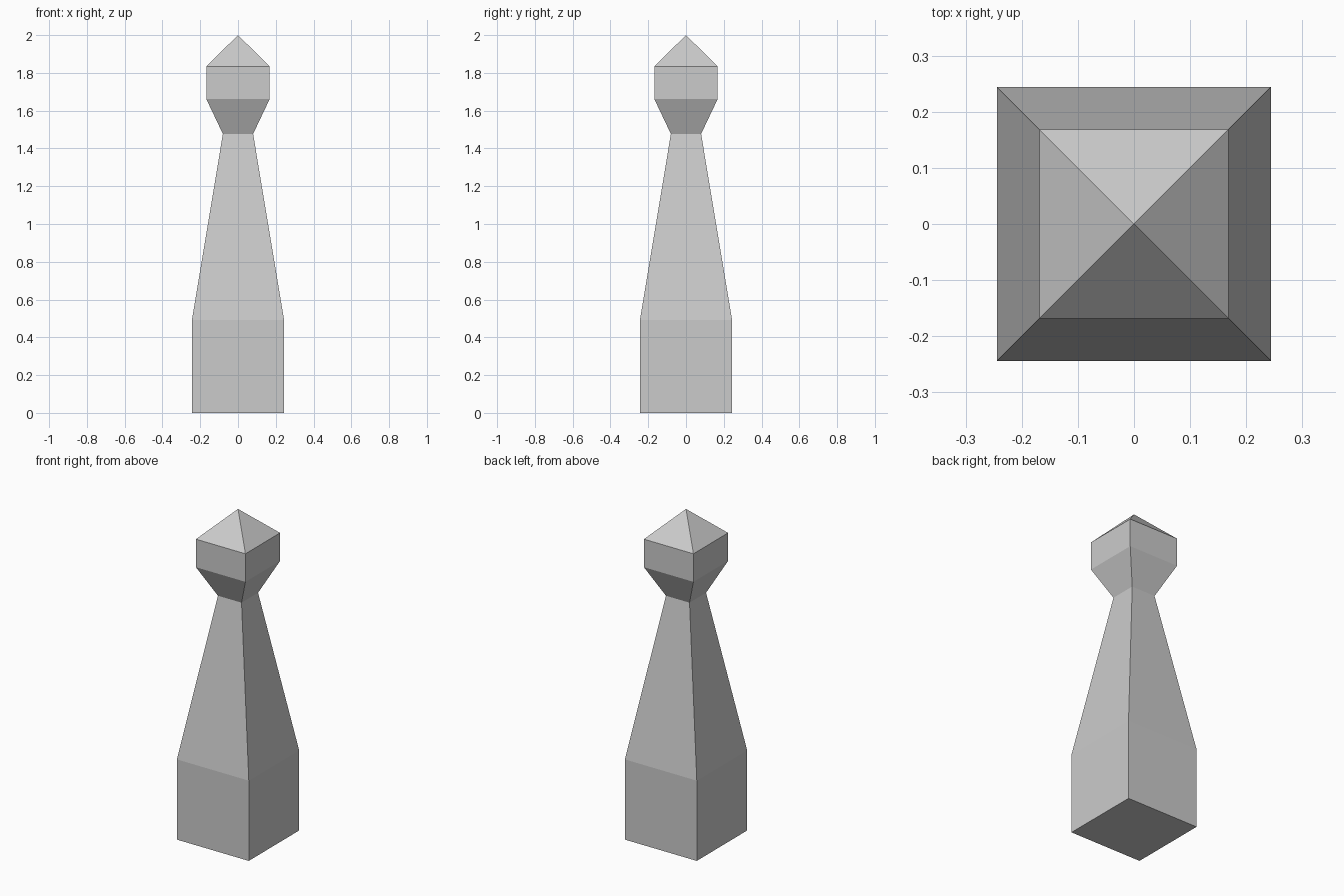
import bpy, bmesh

if "Cube" in bpy.data.objects:
    bpy.data.objects.remove(bpy.data.objects["Cube"])

# Square-section profile from base to tip: (half width, height)
PROFILE = [(0.244, 0.0), (0.244, 0.492), (0.08, 1.477), (0.168, 1.662), (0.168, 1.834)]
TIP_Z = 2.0
CORNERS = [(-1, -1), (1, -1), (1, 1), (-1, 1)]

bm = bmesh.new()
rings = [[bm.verts.new((x * r, y * r, z)) for x, y in CORNERS] for r, z in PROFILE]
tip = bm.verts.new((0, 0, TIP_Z))

# Underside of the plinth
bm.faces.new(rings[0][::-1])

# Plinth, tapered shaft, flared neck and head block
for low, high in zip(rings, rings[1:]):
    for i in range(4):
        j = (i + 1) % 4
        bm.faces.new((low[i], low[j], high[j], high[i]))

# Pyramid cap
for i in range(4):
    bm.faces.new((rings[-1][i], rings[-1][(i + 1) % 4], tip))

bmesh.ops.recalc_face_normals(bm, faces=bm.faces)
mesh = bpy.data.meshes.new("tapered_post")
bm.to_mesh(mesh)
bm.free()
bpy.context.collection.objects.link(bpy.data.objects.new("tapered_post", mesh))
